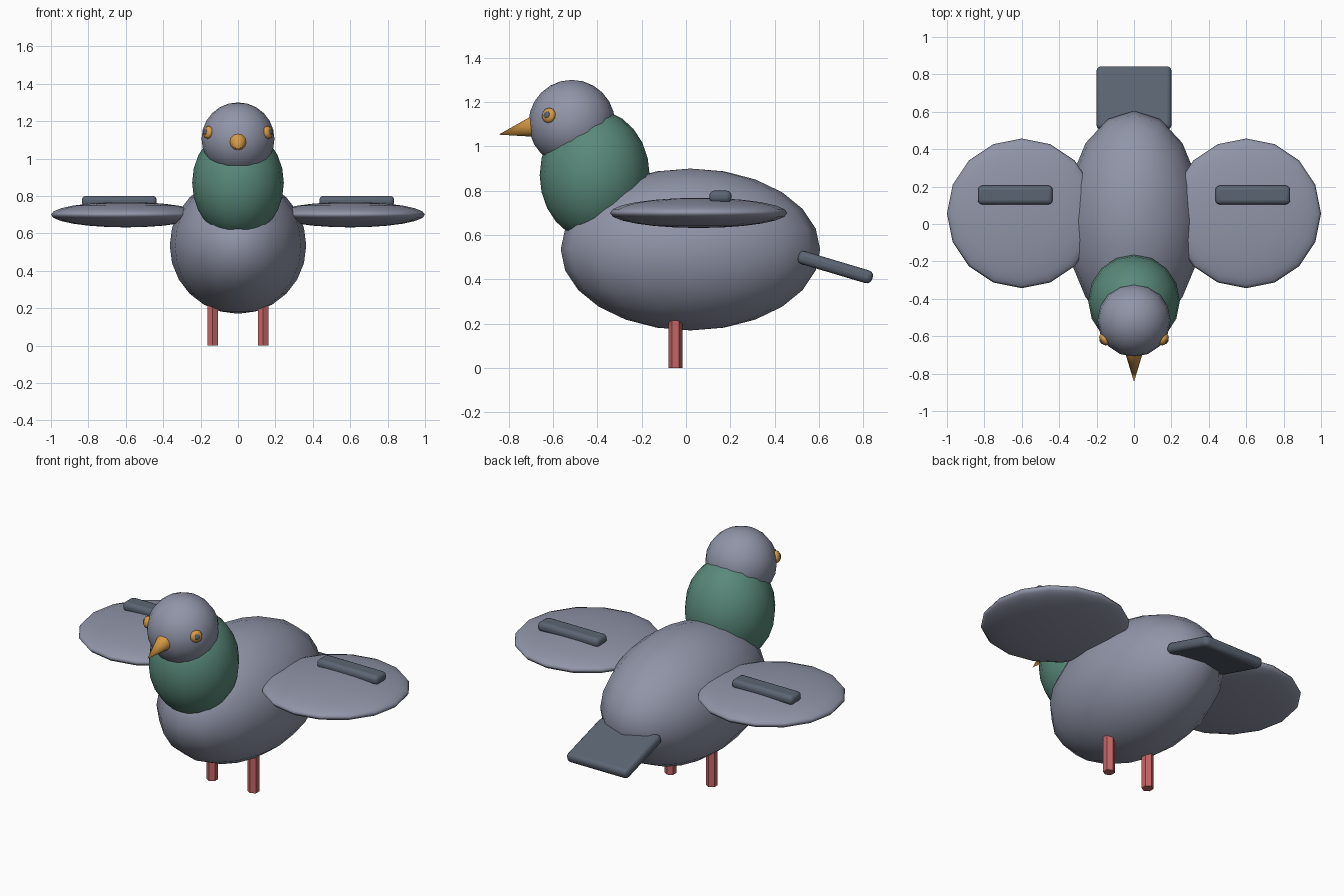
import bpy, math
from mathutils import Vector

if "Cube" in bpy.data.objects:
    bpy.data.objects.remove(bpy.data.objects["Cube"])


def material(name, rgb):
    m = bpy.data.materials.new(name)
    m.diffuse_color = (*rgb, 1)
    m.use_nodes = True
    m.node_tree.nodes["Principled BSDF"].inputs["Base Color"].default_value = m.diffuse_color
    return m


GREY = material("grey_plumage", (0.28, 0.30, 0.39))
GREEN = material("green_neck", (0.10, 0.25, 0.195))
SLATE = material("slate_feathers", (0.105, 0.13, 0.17))
ORANGE = material("orange", (0.68, 0.32, 0.06))
PINK = material("pink_legs", (0.56, 0.13, 0.13))


def finish(name, mat, smooth=True):
    ob = bpy.context.object
    ob.name = name
    ob.data.materials.append(mat)
    if smooth:
        bpy.ops.object.shade_smooth()
    return ob


def ellipsoid(name, loc, radii, mat, segs=16, rings=12, axis=None):
    bpy.ops.mesh.primitive_uv_sphere_add(segments=segs, ring_count=rings, radius=1, location=loc)
    ob = finish(name, mat)
    ob.scale = radii
    if axis is not None:
        ob.rotation_euler = axis.to_track_quat('Z', 'Y').to_euler()
    return ob


def rounded_box(name, loc, size, mat, bevel, tilt=0):
    bpy.ops.mesh.primitive_cube_add(size=1, location=loc, rotation=(tilt, 0, 0))
    ob = bpy.context.object
    ob.scale = size
    bpy.ops.object.transform_apply(location=False, rotation=False, scale=True)
    mod = ob.modifiers.new("round", 'BEVEL')
    mod.width, mod.segments = bevel, 3
    finish(name, mat, smooth=False)
    bpy.ops.object.shade_smooth_by_angle(angle=math.radians(40))
    return ob


# Body, neck and head
ellipsoid("body", (0, 0.02, 0.535), (0.365, 0.585, 0.365), GREY)
ellipsoid("neck", (0, -0.412, 0.87), (0.245, 0.248, 0.295), GREEN)
head = Vector((0, -0.515, 1.105))
ellipsoid("head", head, (0.195, 0.195, 0.195), GREY)

# Beak, pointing forward and slightly down
tip = Vector((0, -0.845, 1.053))
aim = Vector((0, -1, -0.23)).normalized()
length = 0.18
bpy.ops.mesh.primitive_cone_add(vertices=12, radius1=0.053, radius2=0, depth=length,
                                location=tip - aim * length / 2,
                                rotation=aim.to_track_quat('Z', 'Y').to_euler())
finish("beak", ORANGE, smooth=False)
bpy.ops.object.shade_smooth_by_angle(angle=math.radians(40))

# Tail
rounded_box("tail", (0, 0.673, 0.455), (0.4, 0.35, 0.06), SLATE, 0.024, -0.29)

for side, s in (("left", -1), ("right", 1)):
    # Wing disc with its dark bar
    ellipsoid(side + "_wing", (0.6 * s, 0.057, 0.70), (0.4, 0.4, 0.068), GREY)
    rounded_box(side + "_wing_bar", (0.635 * s, 0.155, 0.773), (0.4, 0.1, 0.055), SLATE, 0.022)

    # Eye with a dark pupil, set on the head surface
    out = Vector((0.165 * s, -0.107, 0.036)).normalized()
    ellipsoid(side + "_eye", head + out * 0.193, (0.035, 0.035, 0.022), ORANGE, 10, 8, out)
    ellipsoid(side + "_pupil", head + out * 0.212, (0.016, 0.016, 0.006), SLATE, 10, 6, out)

    # Six-sided leg
    bpy.ops.mesh.primitive_cylinder_add(vertices=6, radius=0.032, depth=0.26,
                                        location=(0.135 * s, -0.048, 0.13))
    finish(side + "_leg", PINK, smooth=False)
